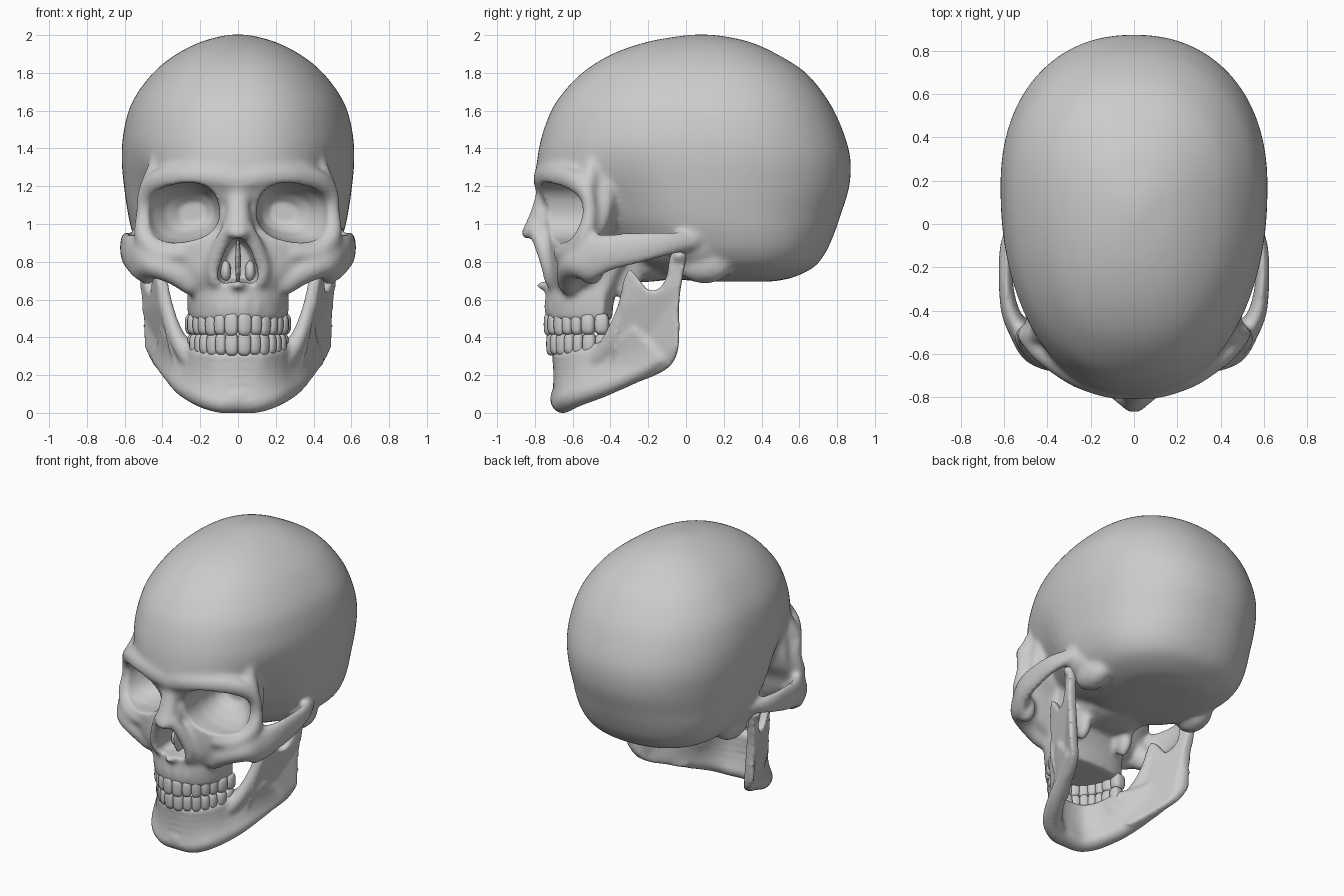
import bpy, bmesh, math
from mathutils import Matrix, Vector

if "Cube" in bpy.data.objects:
    bpy.data.objects.remove(bpy.data.objects["Cube"])


def spline(keys, steps=6):
    """Smooth interpolation through equal-length tuples."""
    out, last = [], len(keys) - 1
    for i in range(last):
        p = [keys[max(0, min(last, i + k))] for k in (-1, 0, 1, 2)]
        for s in range(steps):
            t = s / steps
            out.append([0.5 * (2 * b + (c - a) * t + (2 * a - 5 * b + 4 * c - d) * t * t
                               + (3 * b - a - 3 * c + d) * t ** 3) for a, b, c, d in zip(*p)])
    return out + [list(keys[-1])]


def blob(bm, x, y, z, rx, ry=None, rz=None):
    """Ellipsoid, mirrored when off the centre plane."""
    for s in ((1, -1) if abs(x) > 1e-4 else (1,)):
        m = Matrix.Translation((s * x, y, z)) @ Matrix.Diagonal((rx, ry or rx, rz or rx, 1))
        bmesh.ops.create_icosphere(bm, subdivisions=2, radius=1, matrix=m)


def sweep(bm, keys):
    """Chain of ellipsoids along a smooth path: (x, y, z, r) or (x, y, z, rx, ry, rz)."""
    for k in spline([k if len(k) == 6 else (*k, k[3], k[3]) for k in keys]):
        blob(bm, *k)


def loft(bm, rings):
    rows = [[bm.verts.new(p) for p in r] for r in rings]
    n = len(rows[0])
    for a, b in zip(rows, rows[1:]):
        for i in range(n):
            bm.faces.new((a[i], a[(i + 1) % n], b[(i + 1) % n], b[i]))
    bm.faces.new(rows[0][::-1])
    bm.faces.new(rows[-1])


def unit_ring(n, count=72):
    """Points of a unit superellipse."""
    pts = []
    for i in range(count):
        c, s = math.cos(math.tau * i / count), math.sin(math.tau * i / count)
        pts.append((math.copysign(abs(c) ** (2 / n), c), math.copysign(abs(s) ** (2 / n), s)))
    return pts


def egg(z, yf, yb, w, frac, n=2.2):
    """Horizontal egg section, widest at fraction frac from front to back."""
    cy = yf + (yb - yf) * frac
    return [(w * u, cy + v * (yb - cy if v > 0 else cy - yf), z) for u, v in unit_ring(n)]


def finish(bm, name):
    bmesh.ops.recalc_face_normals(bm, faces=bm.faces)
    me = bpy.data.meshes.new(name)
    bm.to_mesh(me)
    bm.free()
    ob = bpy.data.objects.new(name, me)
    bpy.context.scene.collection.objects.link(ob)
    return ob


def modify(ob, kind, **props):
    m = ob.modifiers.new(kind, kind)
    for k, v in props.items():
        setattr(m, k, v)
    bpy.context.view_layer.objects.active = ob
    bpy.ops.object.modifier_apply(modifier=m.name)


def fuse(ob, voxel, smooth):
    modify(ob, 'REMESH', mode='VOXEL', voxel_size=voxel, use_smooth_shade=True)
    modify(ob, 'SMOOTH', factor=0.5, iterations=smooth)


skull, jaw, teeth = bmesh.new(), bmesh.new(), bmesh.new()

# Braincase: egg sections from crown to base, pinched at the temples
case = [(2.003, .05, .11, .03), (1.994, -.04, .2, .09), (1.963, -.21, .34, .2), (1.9, -.39, .48, .325),
        (1.8, -.55, .635, .45), (1.65, -.685, .755, .558), (1.5, -.753, .828, .604),
        (1.35, -.787, .87, .616), (1.2, -.79, .865, .604), (1.05, -.70, .82, .582),
        (.95, -.55, .785, .558), (.85, -.4, .74, .515), (.77, -.25, .675, .44), (.715, -.1, .56, .31),
        (.695, .1, .45, .15)]
rings = []
for z, yf, yb, w in spline(case):
    s = max(0, min(1, (1.45 - z) / .5))
    s = s * s * (3 - 2 * s)
    rings.append([(x * (1 - .2 * s * math.exp(-((y + .4) / .22) ** 2)), y, zz)
                  for x, y, zz in egg(z, yf, yb, w, .58)])
loft(skull, rings)

# Upper jaw core
core = [(.49, -.735, -.39, .255), (.6, -.742, -.38, .268), (.7, -.735, -.33, .265),
        (.8, -.725, -.28, .28), (.95, -.71, -.2, .3)]
loft(skull, [egg(*k, .8) for k in spline(core)])
# Cheek and socket mass, shallow and wide
mask = [(.66, -.737, -.48, .26), (.74, -.737, -.45, .39), (.82, -.735, -.43, .47), (.9, -.735, -.41, .495),
        (1.0, -.73, -.35, .5), (1.12, -.74, -.31, .492), (1.22, -.77, -.3, .475), (1.32, -.75, -.3, .435),
        (1.48, -.66, -.3, .36)]
loft(skull, [egg(*k, .75, 2) for k in spline(mask)])

# Brow ridge, outer socket rim and lower socket rim
sweep(skull, [(0, -.765, 1.23, .05, .045, .07), (.12, -.755, 1.25, .05, .05, .065),
              (.27, -.702, 1.255, .05, .05, .065), (.41, -.605, 1.235, .05, .05, .065),
              (.487, -.53, 1.17, .043, .043, .06), (.503, -.51, 1.05, .042), (.495, -.54, .93, .055),
              (.42, -.605, .85, .055), (.3, -.66, .84, .045)])
# Temple line
sweep(skull, [(.475, -.52, 1.2, .048), (.422, -.49, 1.32, .052), (.395, -.43, 1.42, .05), (.40, -.32, 1.48, .04)])
# Cheekbone and arch back to the ear
sweep(skull, [(.25, -.62, .68, .06), (.35, -.62, .75, .07), (.45, -.575, .79, .08), (.52, -.5, .82, .055, .06, .125),
              (.572, -.4, .85, .043, .05, .105), (.592, -.25, .873, .035, .05, .09),
              (.583, -.1, .895, .036, .05, .07), (.535, .03, .91, .035, .05, .05)])
blob(skull, .48, -.5, .765, .055, .075, .095)
# Nasal bones, nose opening edge and spine
sweep(skull, [(0, -.75, 1.16, .06, .045, .05), (0, -.787, 1.04, .065, .045, .05), (0, -.838, .95, .06, .036, .035)])
blob(skull, 0, -.74, 1.0, .09, .075, .13)
sweep(skull, [(.05, -.80, .97, .04), (.095, -.76, .88, .045), (.13, -.725, .77, .045), (.12, -.715, .70, .04)])
blob(skull, 0, -.755, .675, .04, .045, .025)
# Ear bumps, skull base and plates behind the palate
blob(skull, .42, .1, .78, .09, .15, .1)
blob(skull, .45, .04, .87, .09, .14, .09)
blob(skull, 0, -.22, .79, .24, .28, .1)
blob(skull, .17, -.31, .72, .05, .08, .15)

# Teeth, with root ridges above the upper row
widths = (.074, .062, .066, .06, .06, .078, .078)
for upper, a, b in ((True, .24, .325), (False, .228, .312)):
    arc, run = [], 0.0
    for i in range(500):
        th = i * math.pi / 900
        arc.append((run, th))
        run += math.hypot(a * math.cos(th), b * math.sin(th)) * math.pi / 900
    quarter = next(r for r, th in arc if th >= math.pi / 2 * .98)
    scale, pos = quarter / sum(widths), 0.0
    for i, w in enumerate(widths):
        w *= scale
        th = next(t for r, t in arc if r >= pos + w / 2)
        pos += w
        x, y = a * math.sin(th), -.4 - b * math.cos(th)
        ang = math.atan2(b * math.sin(th), a * math.cos(th))
        deep = .03 if i < 3 else .036 if i < 5 else .044
        tall = .062 if i in (0, 2) else .057
        z = .47 if upper else .365
        for s in (1, -1):
            vs = bmesh.ops.create_uvsphere(teeth, u_segments=14, v_segments=10, radius=1)['verts']
            for v in vs:
                v.co = Vector([math.copysign(abs(c) ** .65, c) for c in v.co])
            m = (Matrix.Translation((s * x, y, z)) @ Matrix.Rotation(s * ang, 4, 'Z')
                 @ Matrix.Diagonal((w * .55, deep, tall, 1)))
            bmesh.ops.transform(teeth, matrix=m, verts=vs)
        if upper:
            blob(skull, x * 1.05, -.4 + (y + .4) * 1.03, .56, .026, .026, .07)

# Lower jaw body: lower border, tooth-bearing border, and the wall between
low = [(0, -.655, .062, .064), (.1, -.645, .062, .064), (.195, -.58, .095, .066), (.285, -.43, .145, .06),
       (.36, -.26, .215, .048), (.425, -.13, .285, .036)]
high = [(0, -.668, .295, .046), (.11, -.645, .295, .046), (.19, -.555, .305, .05), (.245, -.43, .335, .055),
        (.33, -.34, .375, .045), (.385, -.27, .43, .032)]
for f in (0, .2, .4, .6, .8, 1):
    sweep(jaw, [[p + (q - p) * f for p, q in zip(k, h)][:3]
                + [(k[3] + (h[3] - k[3]) * f) * (1 - .7 * f * (1 - f))] for k, h in zip(low, high)])
blob(jaw, 0, -.672, .075, .08, .05, .066)
blob(jaw, .09, -.655, .06, .06, .05, .056)
# Front edge of the rising branch blending into the body
sweep(jaw, [(.235, -.47, .27, .055), (.29, -.42, .34, .052), (.338, -.375, .44, .042),
            (.37, -.335, .56, .032), (.395, -.31, .68, .028)])
# Rising branch with hinge knob
branch = [(-.38, .36), (-.365, .45), (-.35, .56), (-.335, .68), (-.3, .76), (-.25, .71), (-.2, .65), (-.14, .66),
          (-.1, .73), (-.08, .84), (0, .85), (-.012, .75), (-.035, .6), (-.035, .4), (-.055, .29),
          (-.12, .22), (-.25, .165), (-.38, .13), (-.38, .36)]
outline = spline(branch, 3)[:-1]
for s in (1, -1):
    loft(jaw, [[(s * (.462 + .28 * (y + .08) - 1.3 * max(0, -.25 - y) ** 2 + .05 * (z - .4)
                      - .35 * max(0, .35 - z) + t), y, z) for y, z in outline] for t in (-.03, .03)])
blob(jaw, .485, -.035, .83, .075, .042, .042)

# Cutter for eye sockets and nose opening
cut = bmesh.new()
socket = [(-1.0, .295, 1.06, 1), (-.58, .295, 1.06, 1), (-.5, .28, 1.06, .88),
          (-.42, .255, 1.06, .66), (-.37, .24, 1.06, .36)]
tilt = math.radians(-10)
for s in (1, -1):
    loft(cut, [[(s * (cx + k * (.197 * u * math.cos(tilt) - .155 * v * math.sin(tilt))), y,
                 cz + k * (.197 * u * math.sin(tilt) + .155 * v * math.cos(tilt)))
                for u, v in unit_ring(2.4)] for y, cx, cz, k in socket])
pear = [(.025, .925), (.065, .87), (.1, .775), (.11, .715), (.085, .685), (.02, .695)]
pear += [(-x, z) for x, z in reversed(pear)]
loft(cut, [[(x * k, y, .79 + (z - .79) * k) for x, z in pear] for y, k in ((-1, 1), (-.68, 1), (-.57, .8))])
cutter = finish(cut, "socket_cutter")
cutter.hide_render = True

# Fuse the bones
skull_ob = finish(skull, "skull")
fuse(skull_ob, .014, 10)
modify(skull_ob, 'BOOLEAN', operation='DIFFERENCE', solver='EXACT', object=cutter)
fuse(skull_ob, .0125, 5)
bpy.data.objects.remove(cutter)
fuse(finish(jaw, "lower_jaw"), .0115, 14)
finish(teeth, "teeth")

# Nasal partition and side folds
nose = bmesh.new()
blob(nose, 0, -.63, .8, .016, .09, .13)
blob(nose, .065, -.59, .75, .03, .05, .06)
fuse(finish(nose, "nasal_septum"), .008, 2)

for ob in bpy.context.scene.objects:
    ob.data.shade_smooth()
